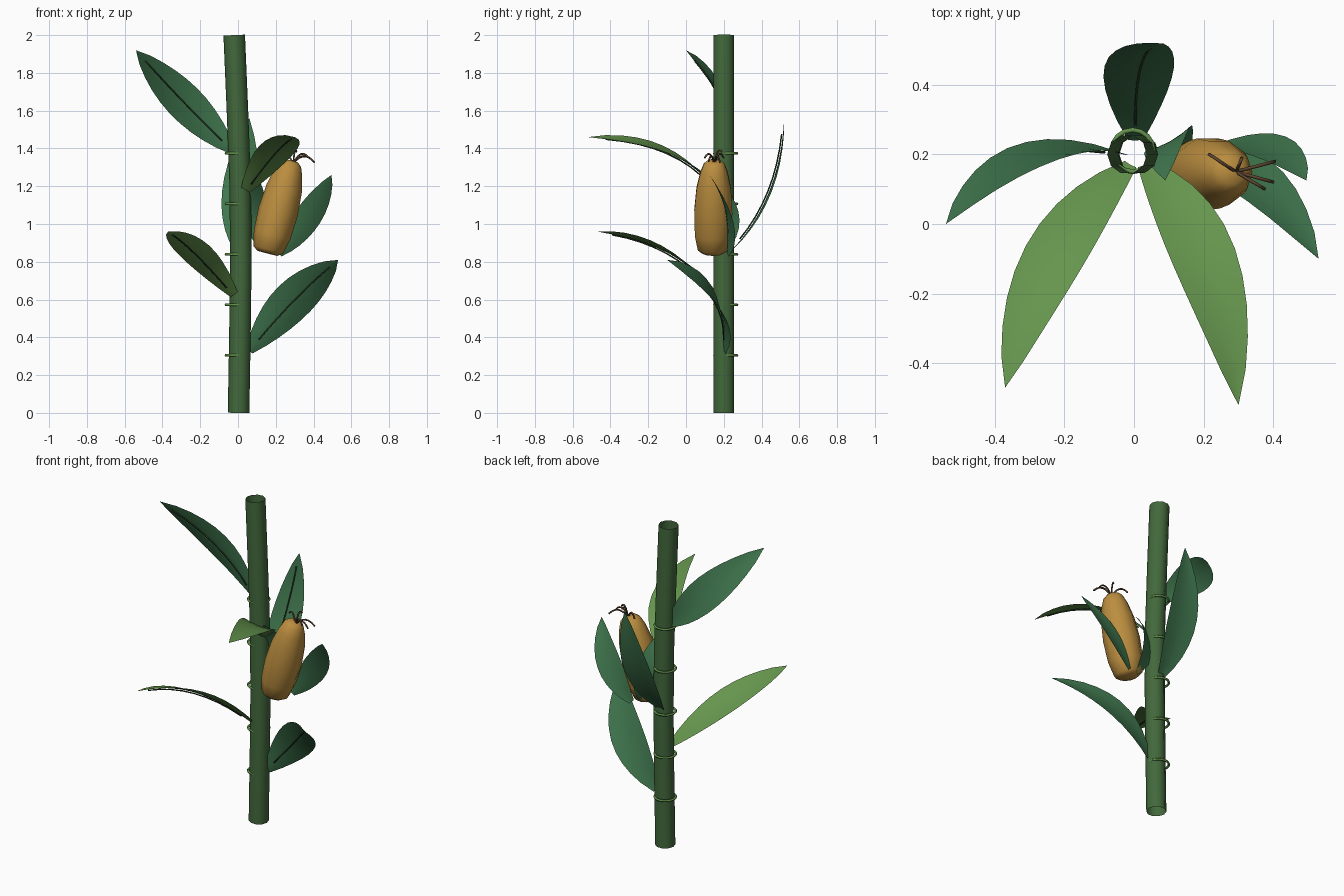
import bpy, math
from mathutils import Vector as V

if "Cube" in bpy.data.objects:
    bpy.data.objects.remove(bpy.data.objects["Cube"])


def material(name, rgb):
    m = bpy.data.materials.new(name)
    m.diffuse_color = (*rgb, 1)
    m.use_nodes = True
    m.node_tree.nodes["Principled BSDF"].inputs["Base Color"].default_value = m.diffuse_color
    return m


STALK = material("stalk_green", (0.055, 0.14, 0.045))
NODE = material("node_green", (0.12, 0.28, 0.07))
LEAF = material("leaf_green", (0.05, 0.18, 0.075))
BRIGHT = material("bright_leaf_green", (0.13, 0.30, 0.075))
RIB = material("rib_green", (0.025, 0.06, 0.025))
COB = material("cob_gold", (0.50, 0.27, 0.05))
SILK = material("silk_brown", (0.11, 0.06, 0.03))


def make(name, verts, faces, mat):
    me = bpy.data.meshes.new(name)
    me.from_pydata([tuple(v) for v in verts], [], faces)
    me.materials.append(mat)
    me.shade_smooth()
    ob = bpy.data.objects.new(name, me)
    bpy.context.collection.objects.link(ob)
    return ob


def bezier(p0, mid, p2, t):
    """Quadratic curve that passes through mid at t = 0.5."""
    c = mid * 2 - (p0 + p2) * 0.5
    return p0 * (1 - t) ** 2 + c * (2 * t * (1 - t)) + p2 * t * t


def tube(name, pts, radii, sides, mat, caps=True):
    """Loft circles along a path."""
    verts, faces = [], []
    for i, p in enumerate(pts):
        d = (pts[min(i + 1, len(pts) - 1)] - pts[max(i - 1, 0)]).normalized()
        u = d.cross(V((0, 1, 0.01))).normalized()
        w = d.cross(u)
        for k in range(sides):
            a = math.tau * k / sides
            verts.append(p + (u * math.cos(a) + w * math.sin(a)) * radii[i])
    for i in range(len(pts) - 1):
        for k in range(sides):
            a, b = i * sides + k, i * sides + (k + 1) % sides
            faces.append((a, b, b + sides, a + sides))
    if caps:
        n = (len(pts) - 1) * sides
        faces += [tuple(range(sides))[::-1], tuple(range(n, n + sides))]
    return make(name, verts, faces, mat)


def leaf(name, p0, mid, tip, side, half, mat, rib=True):
    """Pointed blade along a curve, with a thin rib beneath it."""
    p0, mid, tip, side = V(p0), V(mid), V(tip), V(side).normalized()
    n, verts, faces, rib_pts = 10, [], [], []
    for i in range(n + 1):
        t = i / n
        c = bezier(p0, mid, tip, t)
        d = bezier(p0, mid, tip, t + 0.01) - bezier(p0, mid, tip, t - 0.01)
        s = (side - d * side.dot(d) / d.length_squared).normalized()
        nrm = s.cross(d).normalized()
        if nrm.y > 0:
            nrm = -nrm
        w = half * max(math.sin(math.pi * (0.05 + 0.95 * t)), 0) ** 0.8
        verts += [c + s * (w * k / 2) - nrm * (0.12 * w * (k / 2) ** 2) for k in range(-2, 3)]
        if 1 <= i <= n - 1:
            rib_pts.append(c + nrm * 0.007)
    for i in range(n):
        for k in range(4):
            a = i * 5 + k
            faces.append((a, a + 1, a + 6, a + 5))
    make(name, verts, faces, mat)
    if rib:
        tube(name + "_rib", rib_pts, [0.004] * len(rib_pts), 5, RIB)


# Hollow, gently bowed stalk
path = [(0.003, 0), (0.010, 0.4), (0.015, 0.8), (0.012, 1.2), (-0.003, 1.6), (-0.02, 2)]
tube("stalk", [V((x, 0.2, z)) for x, z in path], [0.057] * 6, 10, STALK, caps=False)

# Node rings
for i in range(5):
    bpy.ops.mesh.primitive_torus_add(major_segments=16, minor_segments=6, major_radius=0.06,
                                     minor_radius=0.007, location=(-0.004, 0.21, 0.305 + 0.2672 * i))
    ob = bpy.context.object
    ob.name = f"node_ring_{i + 1}"
    ob.data.materials.append(NODE)
    ob.data.shade_smooth()

# Stalk leaves
leaf("upper_left_leaf", (-0.03, 0.2, 1.39), (-0.29, 0.19, 1.65), (-0.54, 0, 1.92),
     (0.6, -0.2, 0.75), 0.1, LEAF)
leaf("lower_right_leaf", (0.06, 0.2, 0.33), (0.30, 0.15, 0.60), (0.53, -0.1, 0.81),
     (-0.65, -0.3, 0.7), 0.11, LEAF)
leaf("upper_front_leaf", (0.03, 0.17, 1.16), (0.20, -0.10, 1.38), (0.30, -0.52, 1.46),
     (0.8, 0.4, -0.3), 0.095, BRIGHT)
leaf("lower_front_leaf", (-0.01, 0.17, 0.61), (-0.23, -0.10, 0.85), (-0.37, -0.47, 0.96),
     (0.85, -0.4, 0.3), 0.09, BRIGHT)
leaf("back_leaf", (0.005, 0.24, 0.86), (0.015, 0.44, 1.17), (0.06, 0.52, 1.56),
     (1, 0, 0), 0.1, LEAF)

# Husk leaves cupping the cob
leaf("outer_husk", (0.22, 0.22, 0.84), (0.375, 0.22, 1.04), (0.495, 0.125, 1.26),
     (-0.75, -0.3, 0.5), 0.075, LEAF, rib=False)
leaf("inner_husk", (0.15, 0.2, 0.85), (0.10, 0.235, 1.05), (0.09, 0.125, 1.27),
     (0.8, 0.45, 0), 0.075, LEAF, rib=False)

# Tilted cob
base, top = V((0.155, 0.14, 0.845)), V((0.283, 0.15, 1.335))
profile = [(0, 0.055), (0.04, 0.082), (0.2, 0.1), (0.45, 0.106), (0.7, 0.096),
           (0.87, 0.076), (0.96, 0.058), (1, 0.035)]
cob = tube("cob", [base.lerp(top, t) for t, r in profile], [r for t, r in profile], 10, COB)

# Silk strands curling out of the cob tip
ends = [(0.405, 0.18, 1.325), (0.40, 0.12, 1.33), (0.375, 0.10, 1.35),
        (0.215, 0.20, 1.35), (0.31, 0.19, 1.38)]
for i, e in enumerate(ends):
    e, root = V(e), top + V((0.01, 0, -0.015))
    mid = root.lerp(e, 0.5) + V((0, 0, 0.035))
    tube(f"silk_{i + 1}", [bezier(root, mid, e, k / 6) for k in range(7)], [0.005] * 7, 5, SILK)
